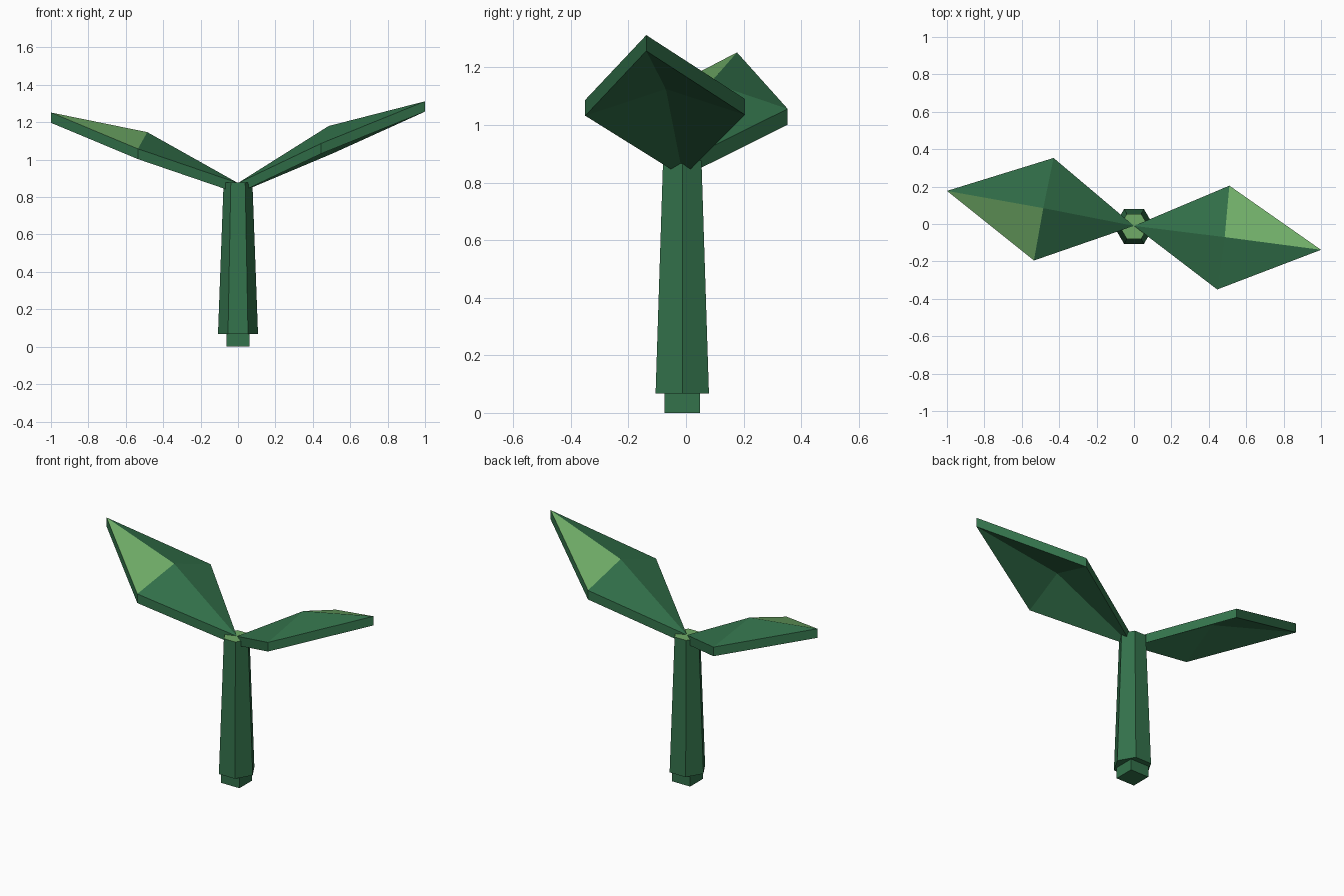
import bpy
import math

cube = bpy.data.objects.get("Cube")
if cube:
    bpy.data.objects.remove(cube, do_unlink=True)

AXIS_Y = -0.013
THICK = 0.055


def material(name, rgb):
    mat = bpy.data.materials.new(name)
    mat.use_nodes = True
    color = (*rgb, 1)
    mat.diffuse_color = color
    mat.node_tree.nodes["Principled BSDF"].inputs["Base Color"].default_value = color
    return mat


dark_green = material("dark_green", (0.033, 0.168, 0.07))
light_green = material("light_green", (0.16, 0.41, 0.135))


def build(name, verts, faces, light_face=None):
    mesh = bpy.data.meshes.new(name)
    mesh.from_pydata(verts, [], faces)
    mesh.materials.append(dark_green)
    mesh.materials.append(light_green)
    if light_face is not None:
        mesh.polygons[light_face].material_index = 1
    obj = bpy.data.objects.new(name, mesh)
    bpy.context.collection.objects.link(obj)
    return obj


def prism(name, sides, turn, r_low, r_high, z_low, z_high, light_face=None):
    """Tapered prism around the stem axis; face 0 is the top cap."""
    verts = []
    for r, z in ((r_low, z_low), (r_high, z_high)):
        for i in range(sides):
            a = turn + math.tau * i / sides
            verts.append((r * math.cos(a), AXIS_Y + r * math.sin(a), z))
    faces = [tuple(range(sides, 2 * sides)), tuple(reversed(range(sides)))]
    for i in range(sides):
        j = (i + 1) % sides
        faces.append((i, j, sides + j, sides + i))
    return build(name, verts, faces, light_face)


def leaf(name, rim, ridge, light_face):
    """Diamond leaf folded to a raised ridge point; rim is counter-clockwise from the base."""
    top = rim + [ridge]
    verts = top + [(x, y, z - THICK) for x, y, z in top]
    faces = [(i, (i + 1) % 4, 4) for i in range(4)]
    faces += [((i + 1) % 4 + 5, i + 5, 9) for i in range(4)]
    faces += [(i, i + 5, (i + 1) % 4 + 5, (i + 1) % 4) for i in range(4)]
    return build(name, verts, faces, light_face)


# Stem: hexagonal taper with a light cap, on a small square peg
prism("stem", 6, 0, 0.107, 0.077, 0.067, 0.877, light_face=0)
prism("stem_peg", 4, math.pi / 4, 0.086, 0.086, 0, 0.1)

# Two leaves, each with one light facet beside the tip
base = (0, -0.01, 0.875)
leaf("left_leaf",
     [base, (0.445, -0.35, 1.087), (1, -0.138, 1.312), (0.51, 0.205, 1.09)],
     (0.485, -0.07, 1.18), light_face=2)
leaf("right_leaf",
     [base, (-0.43, 0.353, 1.056), (-1, 0.177, 1.252), (-0.535, -0.195, 1.058)],
     (-0.485, 0.085, 1.147), light_face=2)
